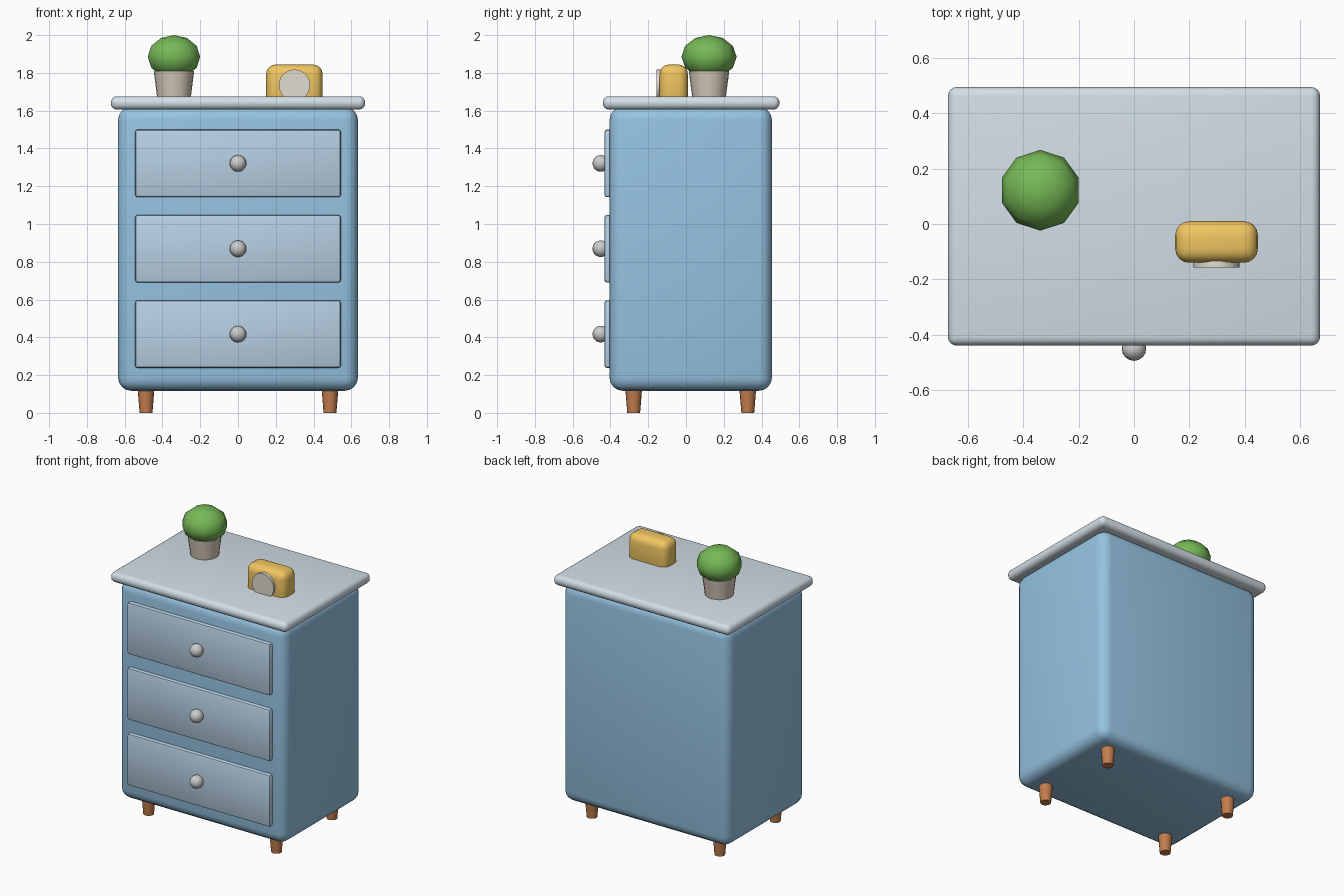
import bpy
import math

if "Cube" in bpy.data.objects:
    bpy.data.objects.remove(bpy.data.objects["Cube"])


def material(name, rgb):
    # picture colours converted to linear values
    m = bpy.data.materials.new(name)
    m.diffuse_color = [c ** 2.2 for c in rgb] + [1]
    m.use_nodes = True
    m.node_tree.nodes["Principled BSDF"].inputs["Base Color"].default_value = m.diffuse_color
    return m


BLUE = material("blue_paint", (0.58, 0.76, 0.88))
PALE_BLUE = material("pale_blue_paint", (0.71, 0.81, 0.89))
WHITE_BLUE = material("top_paint", (0.82, 0.87, 0.90))
WOOD = material("wood", (0.76, 0.49, 0.31))
CLAY = material("clay", (0.84, 0.79, 0.73))
GREEN = material("leaf_green", (0.46, 0.72, 0.34))
YELLOW = material("yellow", (0.94, 0.77, 0.38))
CREAM = material("cream", (0.88, 0.86, 0.82))


def finish(name, mat):
    ob = bpy.context.object
    ob.name = name
    if mat:
        ob.data.materials.append(mat)
    return ob


def rounded_box(name, lo, hi, radius, segments, mat):
    centre = [(a + b) / 2 for a, b in zip(lo, hi)]
    bpy.ops.mesh.primitive_cube_add(size=1, location=centre)
    ob = finish(name, mat)
    ob.scale = [b - a for a, b in zip(lo, hi)]
    bpy.ops.object.transform_apply(location=False, rotation=False, scale=True)
    bev = ob.modifiers.new("rounding", 'BEVEL')
    bev.width = radius
    bev.segments = segments
    bpy.ops.object.modifier_apply(modifier=bev.name)
    bpy.ops.object.shade_smooth_by_angle(angle=math.radians(40))
    return ob


def taper(name, x, y, z0, z1, r0, r1, sides, mat):
    bpy.ops.mesh.primitive_cone_add(vertices=sides, radius1=r0, radius2=r1,
                                    depth=z1 - z0, location=(x, y, (z0 + z1) / 2))
    ob = finish(name, mat)
    bpy.ops.object.shade_smooth_by_angle(angle=math.radians(40))
    return ob


def ball(name, loc, scale, segments, rings, mat):
    bpy.ops.mesh.primitive_uv_sphere_add(segments=segments, ring_count=rings,
                                         radius=1, location=loc)
    ob = finish(name, mat)
    ob.scale = scale
    bpy.ops.object.transform_apply(location=False, rotation=False, scale=True)
    bpy.ops.object.shade_smooth()
    return ob


# Cabinet body and overhanging top
rounded_box("cabinet_body", (-0.635, -0.405, 0.117), (0.635, 0.455, 1.62), 0.07, 4, BLUE)
rounded_box("cabinet_top", (-0.673, -0.44, 1.606), (0.673, 0.495, 1.676), 0.032, 4, WHITE_BLUE)

# Three drawers, each with a knob
for i in range(3):
    z = 0.417 + 0.452 * i
    rounded_box(f"drawer_{i + 1}", (-0.545, -0.432, z - 0.179),
                (0.545, -0.38, z + 0.179), 0.014, 2, PALE_BLUE)
    ball(f"knob_{i + 1}", (0, -0.451, z), (0.044, 0.044, 0.044), 16, 10, None)

# Tapered legs
for x in (-0.487, 0.487):
    for y, end in ((-0.277, "front"), (0.327, "back")):
        side = "left" if x < 0 else "right"
        taper(f"{end}_{side}_leg", x, y, 0, 0.135, 0.034, 0.045, 16, WOOD)

# Potted bush
taper("plant_pot", -0.339, 0.122, 1.67, 1.81, 0.089, 0.107, 20, CLAY)
ball("plant_bush", (-0.339, 0.122, 1.885), (0.146, 0.146, 0.115), 10, 6, GREEN)

# Small clock, slightly sunk into the top
rounded_box("clock_body", (0.149, -0.14, 1.625), (0.448, 0.01, 1.844), 0.05, 4, YELLOW)
face = taper("clock_face", 0.299, -0.1385, 1.735 - 0.0185, 1.735 + 0.0185, 0.083, 0.083, 24, CREAM)
face.location = (0.299, -0.1385, 1.735)
face.rotation_euler = (math.pi / 2, 0, 0)
